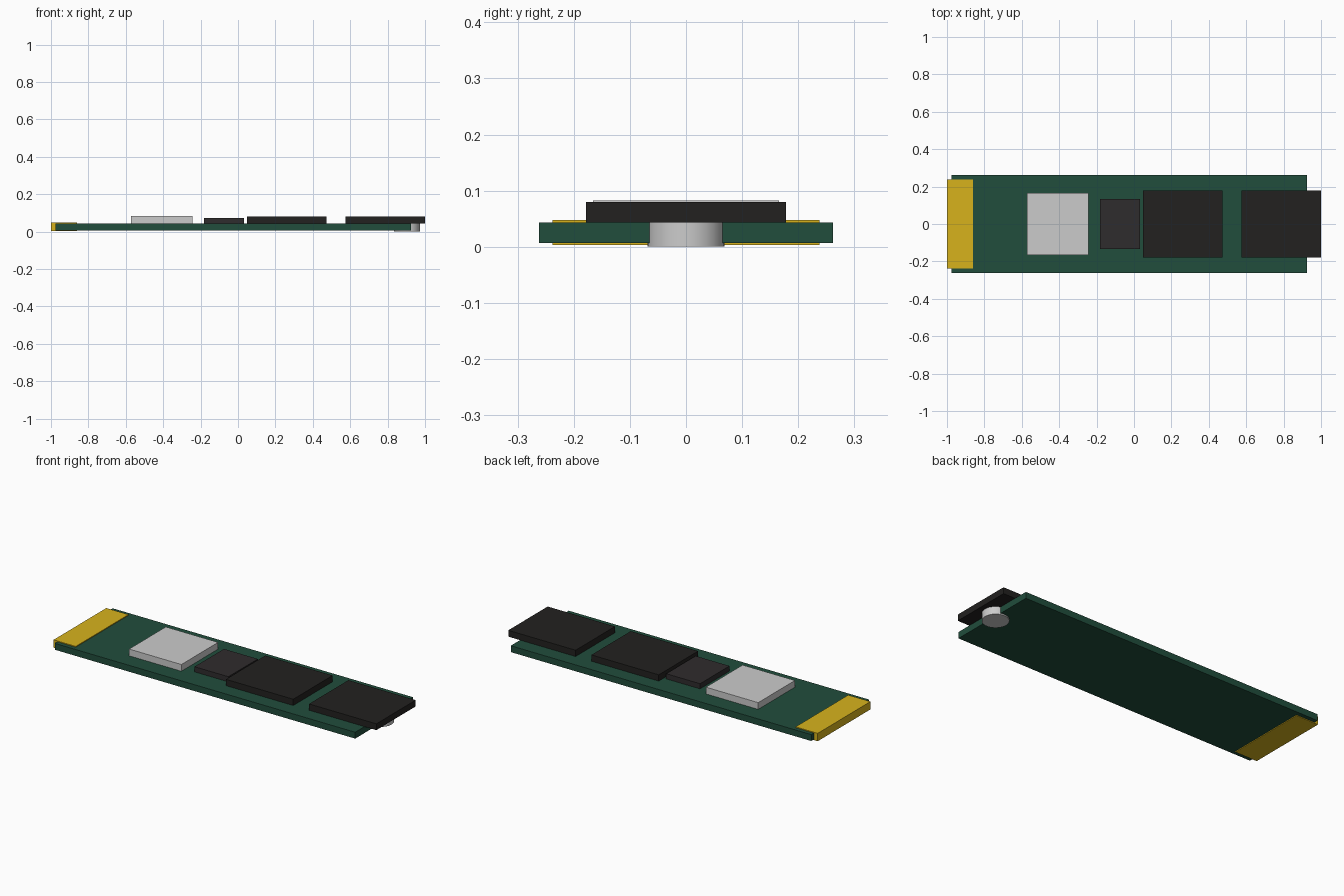
import bpy
import math

if "Cube" in bpy.data.objects:
    bpy.data.objects.remove(bpy.data.objects["Cube"])


def material(name, rgb):
    m = bpy.data.materials.new(name)
    m.diffuse_color = (*rgb, 1)
    m.use_nodes = True
    m.node_tree.nodes["Principled BSDF"].inputs["Base Color"].default_value = m.diffuse_color
    return m


def box(name, x, half_y, z, mat=None):
    """Box from x range, half width in y, and z range."""
    bpy.ops.mesh.primitive_cube_add(
        size=1, location=((x[0] + x[1]) / 2, 0, (z[0] + z[1]) / 2))
    ob = bpy.context.object
    ob.name = name
    ob.scale = (x[1] - x[0], 2 * half_y, z[1] - z[0])
    bpy.ops.object.transform_apply(location=False, rotation=False, scale=True)
    if mat:
        ob.data.materials.append(mat)
    return ob


green = material("board_green", (0.015, 0.075, 0.045))
gold = material("contact_gold", (0.68, 0.45, 0.012))
black = material("chip_black", (0.016, 0.015, 0.014))
dark = material("chip_dark_grey", (0.028, 0.025, 0.026))

BOTTOM, TOP = 0.007, 0.0435

# circuit board
box("circuit_board", (-0.976, 0.925), 0.262, (BOTTOM, TOP), green)

# edge connector, wraps slightly around the board end
box("edge_connector", (-1.0, -0.86), 0.238, (0.003, 0.048), gold)

# chips sitting on the board
box("controller_chip", (-0.573, -0.242), 0.166, (TOP, 0.082))
box("cache_chip", (-0.182, 0.032), 0.133, (TOP, 0.073), dark)
for i, x in enumerate((0.048, 0.574)):
    box(f"memory_chip_{i + 1}", (x, x + 0.426), 0.178, (TOP, 0.0795), black)

# mounting screw at the far end
bpy.ops.mesh.primitive_cylinder_add(
    vertices=32, radius=0.069, depth=0.045, location=(0.903, 0, 0.0225))
screw = bpy.context.object
screw.name = "mounting_screw"
bpy.ops.object.shade_smooth_by_angle(angle=math.radians(30))
